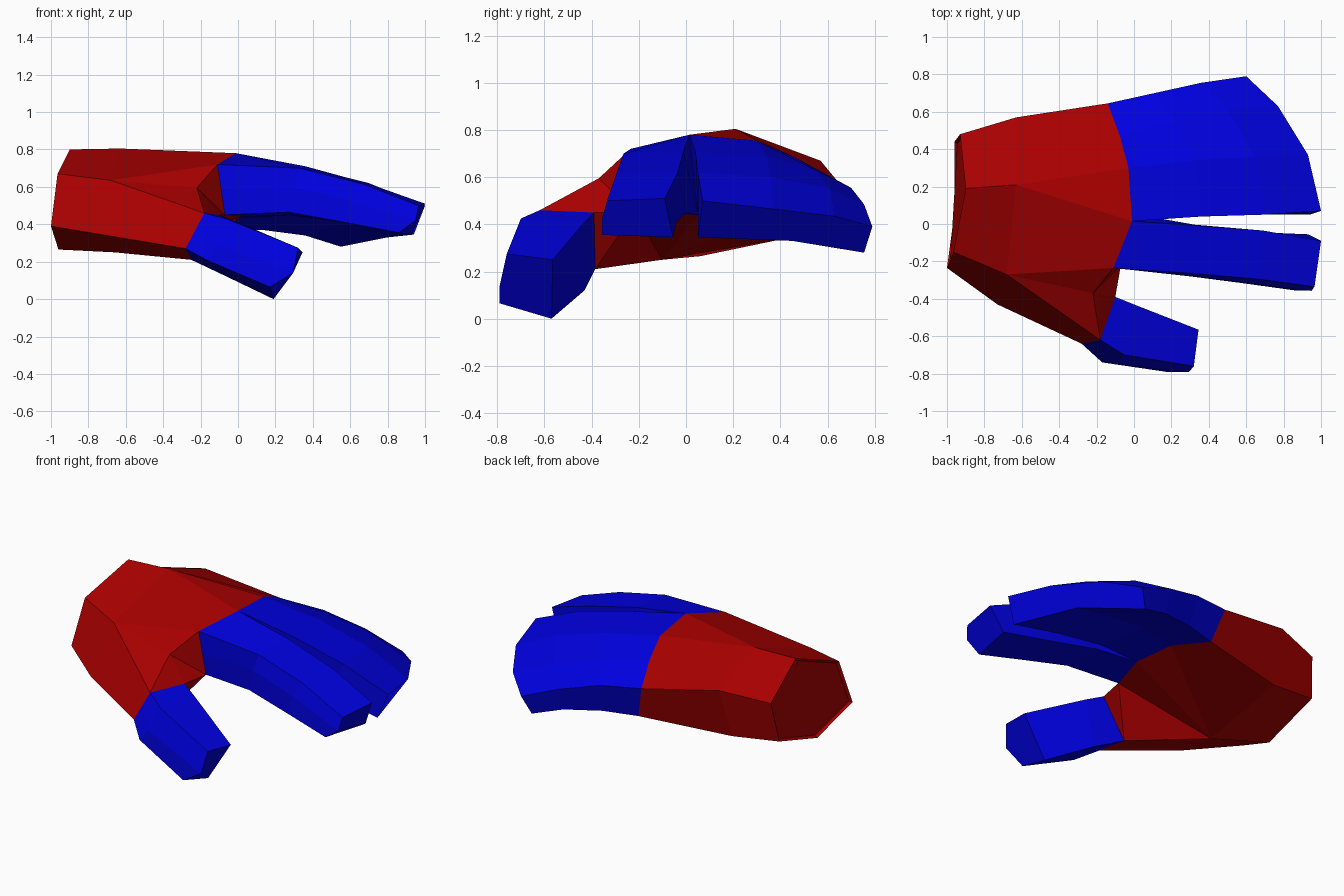
import bpy
import bmesh

if "Cube" in bpy.data.objects:
    bpy.data.objects.remove(bpy.data.objects["Cube"])


def material(name, color):
    m = bpy.data.materials.new(name)
    m.diffuse_color = color
    m.use_nodes = True
    m.node_tree.nodes["Principled BSDF"].inputs["Base Color"].default_value = m.diffuse_color
    return m


RED = material("red", (0.40, 0.0, 0.0, 1))
BLUE = material("blue", (0.0, 0.0, 0.75, 1))


def finish(bm, name, mat):
    bmesh.ops.recalc_face_normals(bm, faces=bm.faces)
    mesh = bpy.data.meshes.new(name)
    bm.to_mesh(mesh)
    bm.free()
    mesh.materials.append(mat)
    obj = bpy.data.objects.new(name, mesh)
    bpy.context.collection.objects.link(obj)
    return obj


def bridge(bm, a, b):
    """Join two equal rings of vertices with quads."""
    n = len(a)
    for i in range(n):
        j = (i + 1) % n
        bm.faces.new((a[i], a[j], b[j], b[i]))


def finger(name, rings):
    """Loft a finger from its base ring to a closed tip."""
    bm = bmesh.new()
    rows = [[bm.verts.new(p) for p in ring] for ring in rings]
    for a, b in zip(rows, rows[1:]):
        bridge(bm, a, b)
    bm.faces.new(rows[-1])
    return finish(bm, name, BLUE)


# Named corners where the fingers meet the palm
K = dict(
    gap_top=(-.01, .015, .78), gap_low=(.02, .05, .44),
    mid_top=(-.03, .30, .755), ring_top=(-.075, .47, .68),
    out_top=(-.14, .645, .58), out_low=(-.08, .59, .37), mid_low=(0, .33, .43),
    index_top=(-.11, -.235, .72), index_low=(-.07, -.22, .45), web=(-.22, -.37, .595),
    thumb_top=(-.18, -.62, .46), thumb_side=(-.23, -.63, .365),
    thumb_out=(-.28, -.64, .27), thumb_low=(-.25, -.385, .21), thumb_in=(-.10, -.39, .45),
)

# Palm: wrist ring, mid-hand ring, then panels out to the finger bases
bm = bmesh.new()
wrist = [bm.verts.new(p) for p in (
    (-.93, .48, .635), (-.90, .19, .80), (-.965, -.15, .67),
    (-1, -.235, .39), (-.96, .06, .265), (-.96, .44, .387))]
hand = [bm.verts.new(p) for p in (
    (-.63, .57, .67), (-.63, .21, .805), (-.68, -.27, .635),
    (-.73, -.43, .345), (-.66, -.10, .25), (-.65, .47, .35))]
bridge(bm, wrist, hand)
v = {k: bm.verts.new(p) for k, p in K.items()}
v.update(zip(("side", "back", "edge", "heel", "under", "low"), hand))
for panel in (
    "side back mid_top ring_top out_top", "back gap_top mid_top",
    "back edge index_top gap_top", "edge web index_top", "edge thumb_top web",
    "edge heel thumb_out thumb_side thumb_top", "heel under thumb_low thumb_out",
    "under low out_low mid_low", "under mid_low gap_low", "under gap_low index_low",
    "under index_low thumb_low", "index_low thumb_in thumb_low",
    "web index_low index_top", "web thumb_in index_low", "web thumb_top thumb_in",
    "side out_top out_low low",
):
    bm.faces.new([v[k] for k in panel.split()])
# Shallow recess in the wrist end, with a thin rim
cap = bm.faces.new(wrist)
bmesh.ops.recalc_face_normals(bm, faces=bm.faces)
bmesh.ops.inset_region(bm, faces=[cap], thickness=.015, depth=-.015)
finish(bm, "palm", RED)

# Index finger: outer top, outer side, outer bottom, inner bottom, inner top
finger("index_finger", [
    [K["index_top"], (-.09, -.228, .585), K["index_low"], K["gap_low"], K["gap_top"]],
    [(.33, -.265, .70), (.30, -.28, .60), (.27, -.275, .465), (.28, 0, .45), (.36, -.01, .71)],
    [(.67, -.295, .615), (.60, -.315, .53), (.57, -.315, .41), (.57, -.04, .41), (.69, -.035, .62)],
    [(.965, -.335, .50), (.95, -.357, .42), (.86, -.355, .355), (.93, -.055, .345), (1, -.09, .51)],
])

# Remaining fingers joined as one curved block
finger("joined_fingers", [
    [K[k] for k in ("gap_top", "mid_top", "ring_top", "out_top",
                    "out_low", "mid_low", "gap_low")],
    [(.36, .04, .705), (.33, .34, .69), (.22, .55, .63), (.11, .70, .555),
     (.13, .65, .37), (.25, .36, .45), (.28, .05, .45)],
    [(.70, .05, .62), (.65, .36, .60), (.50, .61, .55), (.36, .755, .485),
     (.36, .71, .34), (.60, .37, .41), (.60, .05, .41)],
    [(1, .07, .50), (.93, .37, .465), (.77, .63, .435), (.60, .79, .39),
     (.55, .755, .28), (.80, .45, .33), (.94, .05, .345)],
])

# Thumb
finger("thumb", [
    [K[k] for k in ("thumb_top", "thumb_side", "thumb_out", "thumb_low", "thumb_in")],
    [(-.05, -.70, .425), (-.10, -.75, .29), (-.17, -.74, .21),
     (-.06, -.43, .12), (0, -.43, .41)],
    [(.32, -.76, .275), (.295, -.79, .14), (.17, -.79, .065),
     (.19, -.57, .0), (.345, -.565, .25)],
])
